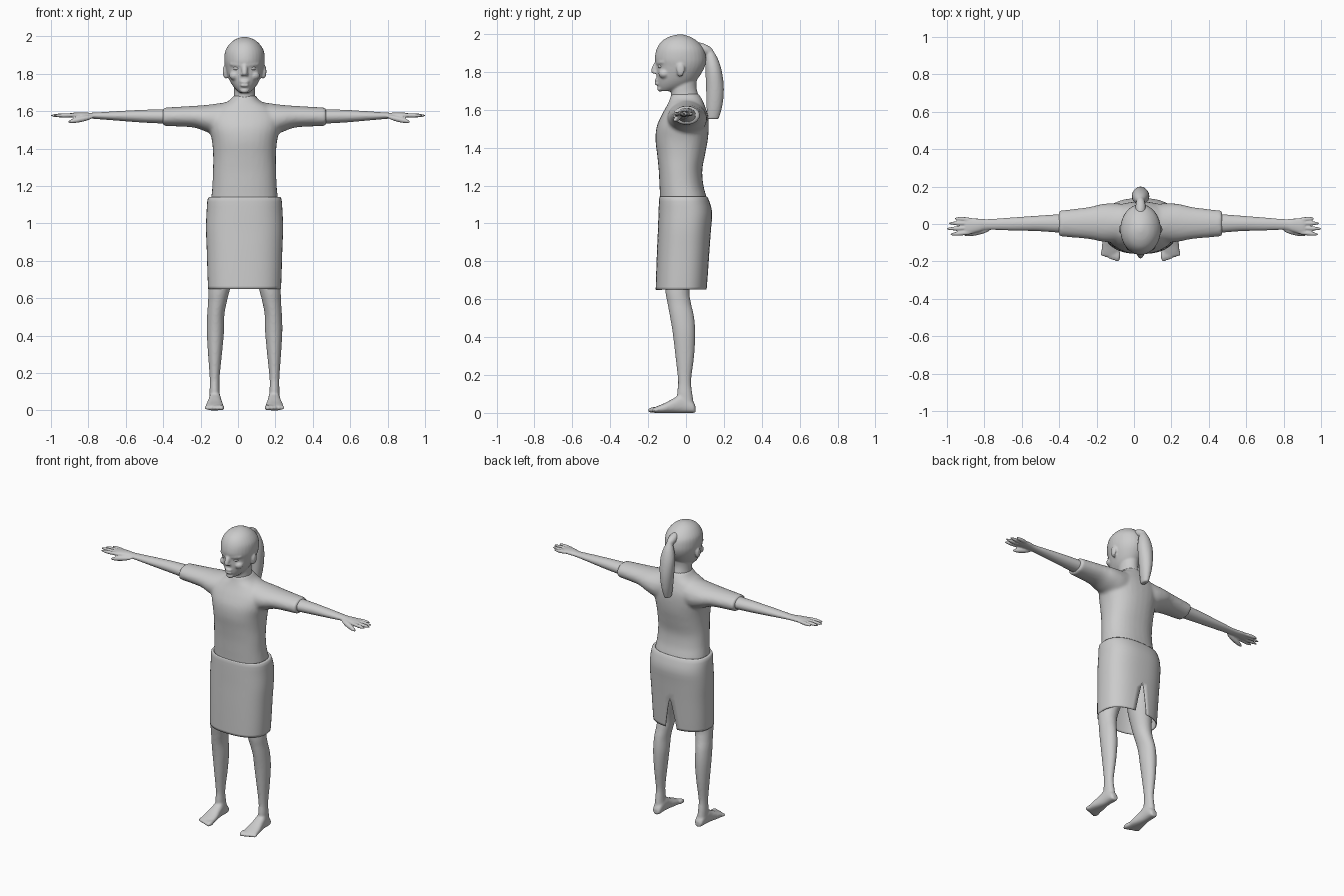
import bpy, bmesh, math
from mathutils import Vector, Matrix

cube = bpy.data.objects.get("Cube")
if cube:
    bpy.data.objects.remove(cube)

MID = 0.035  # the body stands slightly off the origin, towards its left

grey = bpy.data.materials.new("plain grey")
grey.use_nodes = True
grey.diffuse_color = (0.6, 0.6, 0.6, 1)
grey.node_tree.nodes["Principled BSDF"].inputs["Base Color"].default_value = grey.diffuse_color


def blend(rings, steps):
    """Smoothly fill in rings between the given ones."""
    out = []
    for i in range(len(rings) - 1):
        p = [rings[max(0, min(len(rings) - 1, i + k))] for k in (-1, 0, 1, 2)]
        for s in range(steps):
            t = s / steps
            out.append([b + (c - a) * t / 2 + (a - 2.5 * b + 2 * c - d / 2) * t * t
                        + (1.5 * (b - c) + (d - a) / 2) * t ** 3 for a, b, c, d in zip(*p)])
    return out + [list(rings[-1])]


def loft(bm, axis, rings, n=32, power=2.0, steps=4):
    """Closed tube; each ring is (position, u min, u max, v min, v max)."""
    loops = []
    for pos, u0, u1, v0, v1 in blend(rings, steps):
        loop = []
        for i in range(n):
            a = math.tau * i / n
            c, s = (math.copysign(abs(f) ** (2 / power), f) for f in (math.cos(a), math.sin(a)))
            co = [(u0 + u1 + (u1 - u0) * c) / 2, (v0 + v1 + (v1 - v0) * s) / 2]
            co.insert("xyz".index(axis), pos)
            loop.append(bm.verts.new(co))
        loops.append(loop)
    for a, b in zip(loops, loops[1:]):
        for i in range(n):
            bm.faces.new((a[i], a[(i + 1) % n], b[(i + 1) % n], b[i]))
    bm.faces.new(loops[0])
    bm.faces.new(loops[-1])


def upright(rings):
    """(z, half width, y front, y back) to loft rings."""
    return [(z, -w, w, f, b) for z, w, f, b in rings]


def ball(bm, centre, radii):
    m = Matrix.Translation(centre) @ Matrix.Diagonal((*radii, 1))
    bmesh.ops.create_uvsphere(bm, u_segments=20, v_segments=14, radius=1, matrix=m)


def limb(bm, a, b, r):
    """Long rounded shape between two points."""
    a, b = Vector(a), Vector(b)
    d = b - a
    m = Matrix.Translation((a + b) / 2) @ d.to_track_quat("Z", "Y").to_matrix().to_4x4()
    m = m @ Matrix.Diagonal((r, r, d.length / 2, 1))
    bmesh.ops.create_uvsphere(bm, u_segments=14, v_segments=12, radius=1, matrix=m)


def finish(name, bm, x=MID, voxel=0, relax=3, mirror=False):
    bmesh.ops.recalc_face_normals(bm, faces=bm.faces)
    for f in bm.faces:
        f.smooth = True
    me = bpy.data.meshes.new(name)
    bm.to_mesh(me)
    bm.free()
    me.materials.append(grey)
    ob = bpy.data.objects.new(name, me)
    ob.location.x = x
    bpy.context.collection.objects.link(ob)
    if voxel:  # fuse overlapping forms into one skin
        m = ob.modifiers.new("fuse", "REMESH")
        m.mode, m.voxel_size, m.use_smooth_shade = "VOXEL", voxel, True
        m = ob.modifiers.new("relax", "SMOOTH")
        m.factor, m.iterations = 0.5, relax
    if mirror:
        ob.modifiers.new("mirror", "MIRROR")
    return ob


# Head with face, ears and neck
bm = bmesh.new()
loft(bm, "z", upright([
    (1.997, .012, -.045, -.015), (1.985, .048, -.09, .022), (1.96, .08, -.13, .062),
    (1.92, .104, -.155, .095), (1.87, .108, -.165, .106), (1.83, .102, -.157, .1),
    (1.79, .09, -.156, .08), (1.75, .072, -.153, .05), (1.72, .05, -.148, .01),
    (1.698, .024, -.138, -.06)]))
loft(bm, "z", upright([(1.6, .075, -.075, .075), (1.67, .059, -.078, .066),
                       (1.73, .056, -.08, .055), (1.82, .06, -.08, .07)]))
limb(bm, (0, -.145, 1.86), (0, -.178, 1.79), .017)
ball(bm, (0, -.172, 1.803), (.014, .014, .012))
for z, r in ((1.757, .008), (1.738, .009)):
    ball(bm, (0, -.153, z), (.025, .013, r))
ball(bm, (0, -.138, 1.71), (.024, .014, .014))
for s in (-1, 1):
    limb(bm, (s * .012, -.158, 1.847), (s * .08, -.118, 1.852), .012)
    ball(bm, (s * .012, -.163, 1.797), (.009, .01, .008))
    ball(bm, (s * .052, -.115, 1.79), (.03, .03, .025))
    ball(bm, (s * .107, -.028, 1.812), (.01, .022, .034))
    ball(bm, (s * .098, -.033, 1.79), (.01, .014, .016))
finish("head", bm, voxel=.006, relax=4)

# Eyes
bm = bmesh.new()
for s in (-1, 1):
    ball(bm, (s * .041, -.133, 1.829), (.019, .016, .011))
finish("eyes", bm)

# Ponytail and its tied root
bm = bmesh.new()
loft(bm, "z", upright([(1.55, .018, .112, .172), (1.62, .032, .108, .192),
                       (1.71, .043, .106, .2), (1.8, .047, .103, .19),
                       (1.87, .034, .103, .168), (1.925, .01, .115, .135)]))
limb(bm, (0, .03, 1.945), (0, .145, 1.9), .028)
finish("ponytail", bm, voxel=.007, relax=2)

# Dress top with short sleeves
bm = bmesh.new()
loft(bm, "z", upright([
    (1.06, .185, -.135, .125), (1.14, .178, -.137, .108), (1.2, .172, -.14, .092),
    (1.28, .169, -.144, .086), (1.36, .168, -.152, .1), (1.44, .174, -.161, .115),
    (1.51, .19, -.155, .12), (1.57, .195, -.13, .116), (1.62, .15, -.102, .1),
    (1.655, .085, -.086, .085), (1.685, .058, -.076, .066)]), power=2.3)
for s in (-1, 1):
    loft(bm, "x", [(s * x, *r) for x, *r in (
        (.04, -.088, .1, 1.5, 1.658), (.12, -.1, .11, 1.46, 1.645),
        (.2, -.095, .108, 1.488, 1.634), (.28, -.08, .09, 1.514, 1.628),
        (.437, -.066, .071, 1.521, 1.619))])
finish("dress_top", bm, voxel=.01, relax=5)

# Skirt: open shell with a slit up the back
bm = bmesh.new()
loops, n = [], 48
for z, w, f, b in blend([(.65, .195, -.16, .11), (.72, .198, -.158, .115),
                         (.86, .202, -.153, .124), (.97, .206, -.148, .132),
                         (1.06, .203, -.145, .138), (1.135, .196, -.141, .116),
                         (1.138, .176, -.133, .104)], 3):
    gap = max(0, .86 - z) * .75
    loop = []
    for i in range(n + 1):
        a = math.pi / 2 + gap + (math.tau - 2 * gap) * i / n
        c, s = (math.copysign(abs(k) ** .82, k) for k in (math.cos(a), math.sin(a)))
        loop.append(bm.verts.new((w * c, (f + b) / 2 + (b - f) / 2 * s, z)))
    loops.append(loop)
for p, q in zip(loops, loops[1:]):
    for i in range(n):
        bm.faces.new((p[i], p[i + 1], q[i + 1], q[i]))
bmesh.ops.remove_doubles(bm, verts=bm.verts, dist=.0005)
skirt = finish("skirt", bm)
skirt.modifiers.new("cloth", "SOLIDIFY").thickness = .005

# Legs and bare feet
bm = bmesh.new()
loft(bm, "z", [(z, d - w, d + w, f, b) for z, d, w, f, b in (
    (.04, .158, .03, -.04, .042), (.1, .16, .027, -.047, .034), (.17, .16, .026, -.042, .027),
    (.3, .158, .037, -.056, .043), (.42, .156, .046, -.07, .049), (.51, .154, .046, -.085, .042),
    (.58, .145, .05, -.098, .026), (.65, .135, .058, -.11, .02), (.8, .11, .075, -.12, .05),
    (1, .095, .085, -.11, .09))])
loft(bm, "y", [(y, d - w, d + w, 0, h) for y, d, w, h in (
    (.05, .157, .016, .035), (.035, .157, .028, .06), (-.02, .158, .032, .1),
    (-.06, .159, .037, .08), (-.11, .16, .046, .053), (-.15, .161, .047, .036),
    (-.168, .16, .042, .028))], power=2.4)
for i in range(5):
    x = .122 + .02 * i
    limb(bm, (x, -.135, .02), (x + .002, -.203 + .007 * i, .012), .016 - .0014 * i)
finish("legs", bm, voxel=.007, relax=3, mirror=True)

# Arms and hands, the right one slightly longer
for name, base, reach in (("left_arm", .47, .53), ("right_arm", -.4, -.6)):
    bm = bmesh.new()
    k = reach / .6
    loft(bm, "x", [(base + k * t, *r) for t, *r in (
        (-.1, -.05, .055, 1.53, 1.612), (0, -.046, .052, 1.534, 1.61),
        (.12, -.038, .044, 1.54, 1.607), (.25, -.035, .035, 1.55, 1.6),
        (.38, -.031, .026, 1.56, 1.592), (.43, -.042, .029, 1.562, 1.594),
        (.48, -.053, .032, 1.565, 1.592), (.505, -.05, .03, 1.569, 1.588))], n=24)
    for y0, y1, tip in ((-.043, -.056, .585), (-.02, -.026, .604),
                        (.003, .004, .592), (.021, .03, .56)):
        limb(bm, (base + k * .45, y0, 1.578), (base + k * tip, y1, 1.577), .0115)
    limb(bm, (base + k * .37, -.03, 1.572), (base + k * .51, -.06, 1.542), .015)
    finish(name, bm, x=0, voxel=.005, relax=2)
